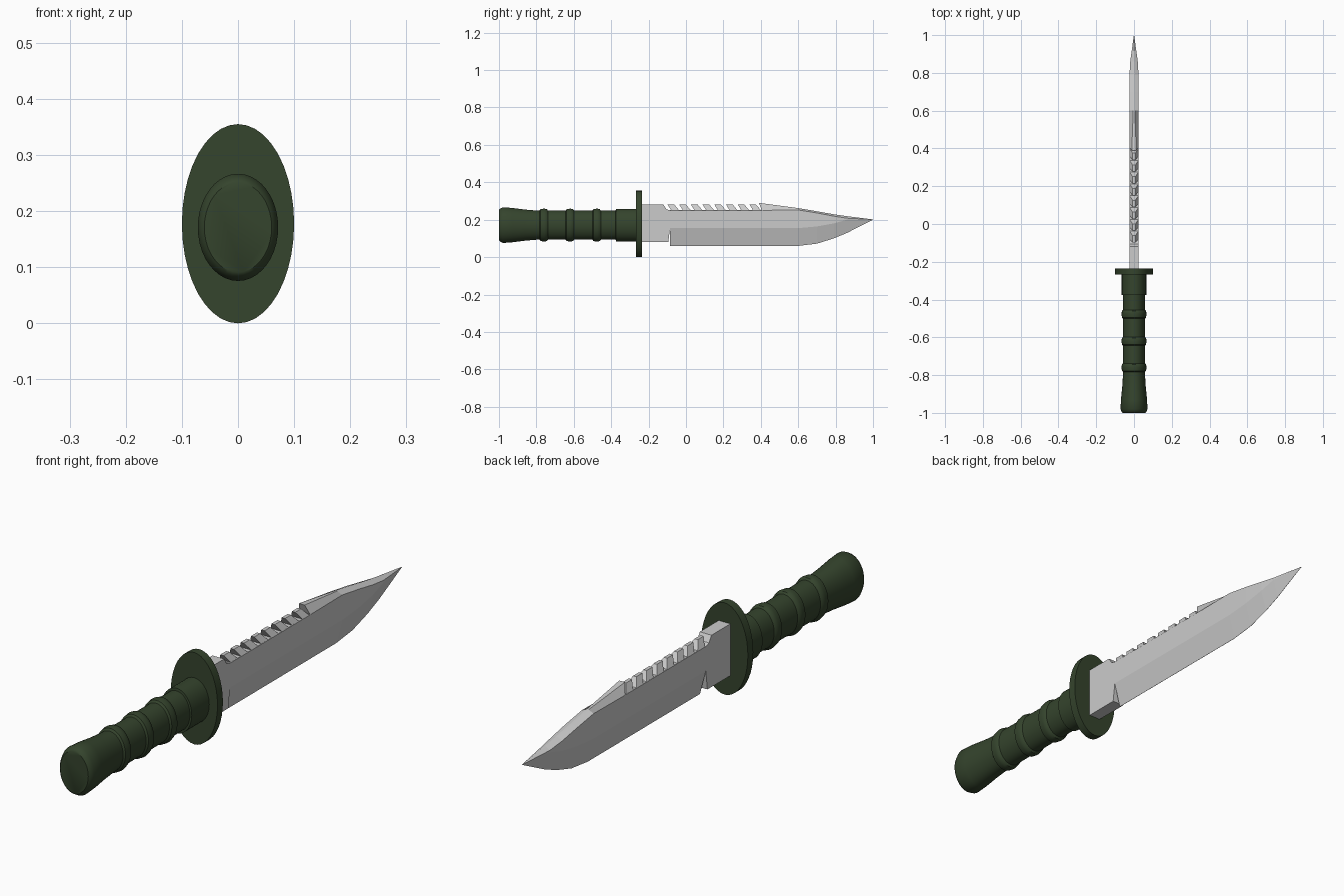
import bpy, bmesh, math

if "Cube" in bpy.data.objects:
    bpy.data.objects.remove(bpy.data.objects["Cube"])

def material(name, col):
    m = bpy.data.materials.new(name)
    m.diffuse_color = (*col, 1)
    m.use_nodes = True
    m.node_tree.nodes["Principled BSDF"].inputs["Base Color"].default_value = m.diffuse_color
    return m

GREEN = material("olive_green", (0.035, 0.058, 0.026))
STEEL = material("light_steel", (0.6, 0.6, 0.6))

def finish(bm, name, mat, smooth=False):
    bmesh.ops.recalc_face_normals(bm, faces=bm.faces)
    me = bpy.data.meshes.new(name)
    bm.to_mesh(me)
    bm.free()
    me.materials.append(mat)
    ob = bpy.data.objects.new(name, me)
    bpy.context.collection.objects.link(ob)
    if smooth:
        bpy.context.view_layer.objects.active = ob
        ob.select_set(True)
        bpy.ops.object.shade_smooth_by_angle(angle=math.radians(35))
        ob.select_set(False)
    return ob

def loft(bm, rings):
    """Skin a list of equal-length closed rings and cap both ends."""
    rows = [[bm.verts.new(p) for p in r] for r in rings]
    n = len(rows[0])
    for a, b in zip(rows, rows[1:]):
        for i in range(n):
            j = (i + 1) % n
            bm.faces.new((a[i], a[j], b[j], b[i]))
    bm.faces.new(rows[0])
    bm.faces.new(rows[-1])

def ellipse(y, rx, rz, cz, n=40):
    return [(rx * math.cos(2 * math.pi * i / n), y, cz + rz * math.sin(2 * math.pi * i / n))
            for i in range(n)]

# Handle: oval grip with flared pommel, three ribs and a collar
prof = [(-1.0, 0.08), (-0.996, 0.086), (-0.98, 0.0955), (-0.93, 0.092), (-0.86, 0.083), (-0.80, 0.078)]
for c in (-0.758, -0.618, -0.475):
    prof += [(c - 0.026, 0.077), (c - 0.02, 0.085), (c, 0.0885), (c + 0.014, 0.085), (c + 0.02, 0.078)]
prof += [(-0.376, 0.077), (-0.375, 0.0865), (-0.26, 0.0865)]
bm = bmesh.new()
loft(bm, [ellipse(y, r * 0.75, r, 0.171) for y, r in prof])
finish(bm, "handle", GREEN, True)

# Guard: flat oval plate
bm = bmesh.new()
loft(bm, [ellipse(y, 0.1, 0.1775, 0.1775) for y in (-0.268, -0.235)])
finish(bm, "guard", GREEN, True)

# Ricasso: full thickness block between guard and cutting edge
W = 0.025
bm = bmesh.new()
side = [(-0.24, 0.08), (-0.095, 0.08), (-0.085, 0.155), (-0.085, 0.25), (-0.105, 0.256), (-0.12, 0.28), (-0.24, 0.28)]
loft(bm, [[(x, y, z) for y, z in side] for x in (-W, W)])
finish(bm, "ricasso", STEEL)

# Blade: edge z, bevel line z, shoulder z, spine z, half width, spine half width, spine y shift
stations = [
    (-0.085, 0.06, 0.155, 0.250, 0.251, W, 0.024, 0),
    (0.405, 0.06, 0.155, 0.250, 0.251, W, 0.024, 0),
    (0.41, 0.06, 0.155, 0.250, 0.290, W, 0.012, -0.02),
    (0.60, 0.06, 0.155, 0.252, 0.262, W, 0.004, 0),
    (0.70, 0.072, 0.164, 0.236, 0.245, W, 0.003, 0),
    (0.79, 0.10, 0.18, 0.219, 0.229, 0.024, 0.003, 0),
    (0.86, 0.129, 0.2, 0.208, 0.219, 0.02, 0.002, 0),
    (1.0, 0.2, 0.2005, 0.201, 0.2015, 0.0008, 0.0003, 0),
]
bm = bmesh.new()
rings = []
for y, z0, z1, z2, z3, w, s, d in stations:
    half = [(0.0004, y, z0), (w, y, z1), (w, y, z2), (s, y + d, z3)]
    rings.append(half + [(-x, yy, z) for x, yy, z in reversed(half)])
loft(bm, rings)
finish(bm, "blade", STEEL)

# Saw teeth: ridged, leaning back towards the handle
bm = bmesh.new()
for i in range(8):
    a = -0.098 + 0.0625 * i
    base = [(-W, a + 0.02, 0.249), (W, a + 0.02, 0.249), (W, a + 0.062, 0.249), (-W, a + 0.062, 0.249)]
    t = 0.007
    top = [(-t, a, 0.28), (t, a, 0.28), (t, a + 0.036, 0.28), (-t, a + 0.036, 0.28)]
    loft(bm, [base, top])
finish(bm, "saw_teeth", STEEL)
